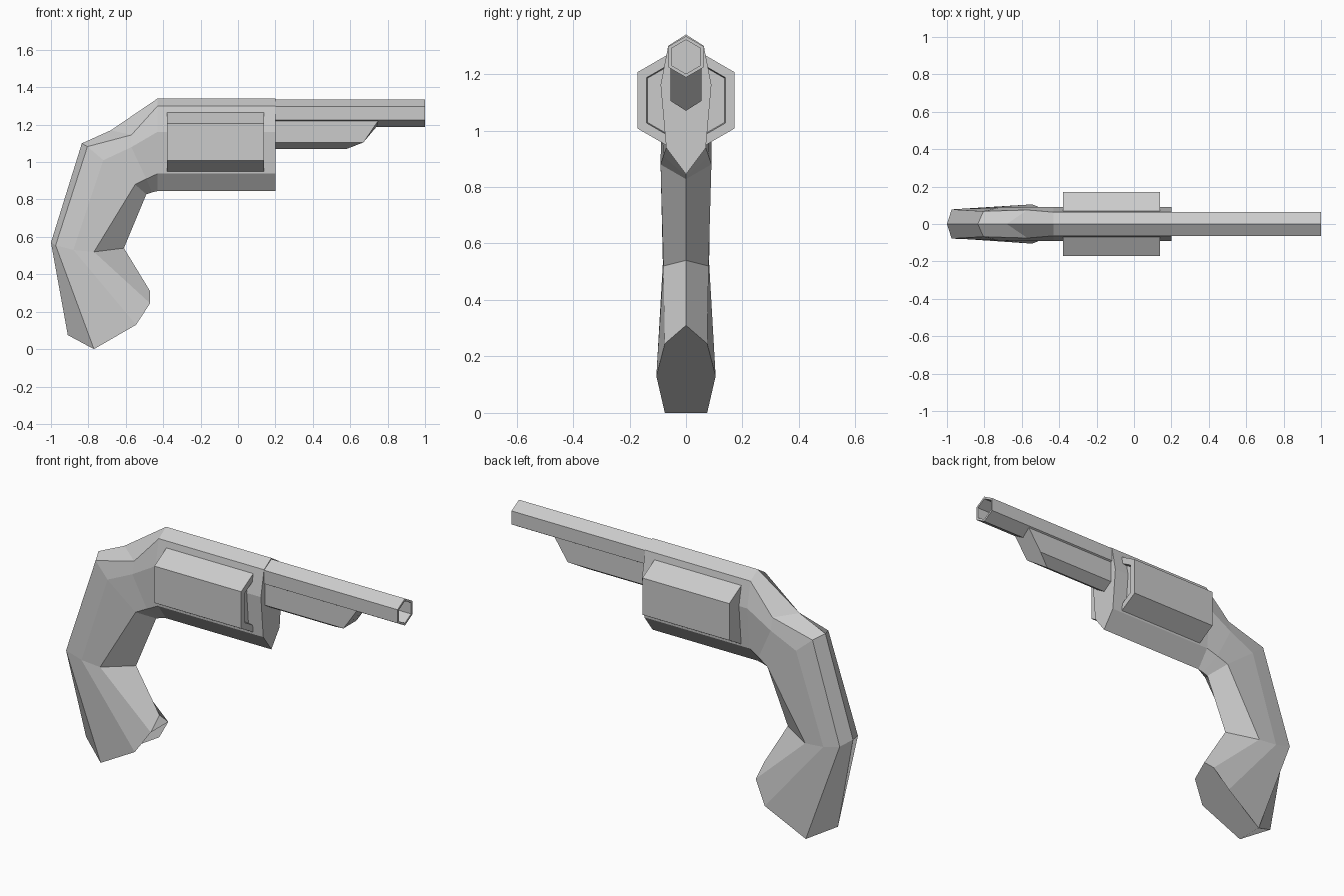
import bpy, bmesh
from math import sin, cos, pi

if "Cube" in bpy.data.objects:
    bpy.data.objects.remove(bpy.data.objects["Cube"])


def finish(name, bm):
    bmesh.ops.recalc_face_normals(bm, faces=bm.faces)
    mesh = bpy.data.meshes.new(name)
    bm.to_mesh(mesh)
    bm.free()
    obj = bpy.data.objects.new(name, mesh)
    bpy.context.collection.objects.link(obj)
    return obj


def loft(name, rings, closed_loop=False):
    """Skin a list of equal-length rings, capping the ends."""
    bm = bmesh.new()
    vs = [[bm.verts.new(p) for p in ring] for ring in rings]
    n = len(rings[0])
    pairs = list(zip(vs, vs[1:]))
    if closed_loop:
        pairs.append((vs[-1], vs[0]))
    for a, b in pairs:
        for i in range(n):
            j = (i + 1) % n
            bm.faces.new((a[i], a[j], b[j], b[i]))
    if not closed_loop:
        bm.faces.new(vs[0])
        bm.faces.new(vs[-1])
    return finish(name, bm)


def mirrored(half):
    """Complete a half section whose first and last points lie on y = 0."""
    return half + [(x, -y, z) for x, y, z in half[-2:0:-1]]


def hexagon(x, z, r):
    return [(x, r * sin(i * pi / 3), z + r * cos(i * pi / 3)) for i in range(6)]


# Frame and grip: eight-sided sections swept from the barrel to the butt
def frame_section(x):
    return [(x, 0, 1.34), (x, .063, 1.30), (x, .09, 1.162), (x, .07, .938), (x, 0, .845)]


sections = [
    frame_section(.2),
    frame_section(-.43),
    [(-.68, 0, 1.17), (-.57, .075, 1.145), (-.57, .09, 1.08), (-.49, .08, .91), (-.46, 0, .838)],
    [(-.835, 0, 1.10), (-.805, .068, 1.083), (-.72, .088, 1.01), (-.55, .09, .88), (-.49, 0, .828)],
    [(-1.0, 0, .57), (-.975, .078, .555), (-.88, .082, .53), (-.77, .08, .52), (-.61, 0, .54)],
    [(-.91, 0, .075), (-.77, .075, 0), (-.545, .105, .13), (-.47, .075, .245), (-.47, 0, .31)],
]
loft("frame_and_grip", [mirrored(s) for s in sections])

# Hollow hexagonal barrel
loft("barrel", [hexagon(.19, 1.261, .073), hexagon(1.0, 1.261, .073),
                hexagon(1.0, 1.261, .06), hexagon(.19, 1.261, .06)], closed_loop=True)

# Underlug below the barrel with a raked front
loft("underlug", [mirrored([(a, 0, 1.20), (a, .055, 1.222), (b, .055, 1.105), (c, 0, 1.07)])
                  for a, b, c in ((.19, .19, .19), (.75, .67, .58))])

# Hexagonal cylinder with a shallow recess in its front face
loft("cylinder", [hexagon(-.38, 1.107, .199), hexagon(.14, 1.107, .199),
                  hexagon(.14, 1.107, .161), hexagon(.115, 1.107, .157)])
